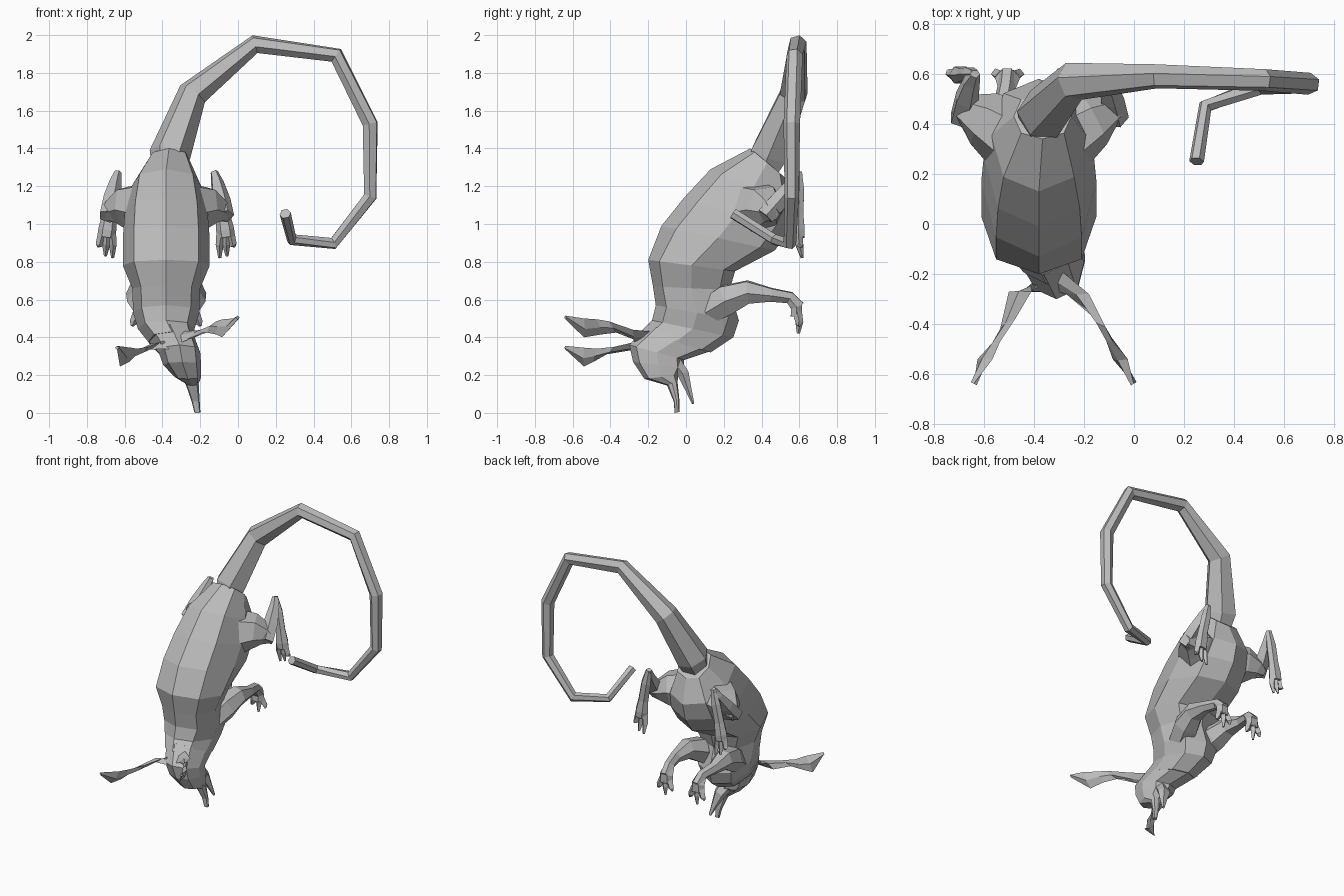
import bpy, bmesh, math
from mathutils import Vector

CX = -0.38  # mirror plane of the body

fur = bpy.data.materials.new("grey fur")
fur.diffuse_color = (0.5, 0.5, 0.5, 1)


def skin(name, rings):
    """Flat-shaded loft through rings with equal point counts, capped at both ends."""
    bm = bmesh.new()
    vs = [[bm.verts.new(p) for p in r] for r in rings]
    n = len(vs[0])
    for a, b in zip(vs, vs[1:]):
        for i in range(n):
            j = (i + 1) % n
            bm.faces.new((a[i], a[j], b[j], b[i]))
    bm.faces.new(vs[0])
    bm.faces.new(vs[-1][::-1])
    bmesh.ops.recalc_face_normals(bm, faces=bm.faces)
    me = bpy.data.meshes.new(name)
    bm.to_mesh(me)
    bm.free()
    me.materials.append(fur)
    ob = bpy.data.objects.new(name, me)
    bpy.context.collection.objects.link(ob)
    return ob


def tube(name, pts, n=6, flat=1.0, ref=(1, 0, 0)):
    """Tapered tube; pts are (x, y, z, radius). flat squashes across the ref axis."""
    P = [Vector(p[:3]) for p in pts]
    u = Vector(ref)
    rings = []
    for i, p in enumerate(P):
        t = Vector()
        if i:
            t += (p - P[i - 1]).normalized()
        if i < len(P) - 1:
            t += (P[i + 1] - p).normalized()
        t.normalize()
        u = (u - t * u.dot(t)).normalized()
        v = t.cross(u)
        r = pts[i][3]
        rings.append([p + u * r * math.cos(2 * math.pi * k / n)
                      + v * r * flat * math.sin(2 * math.pi * k / n) for k in range(n)])
    return skin(name, rings)


def profile_ring(by, bz, fy, fz, cx, hw):
    """Eight-sided cross-section from a back point to a belly point."""
    back, front = Vector((cx, by, bz)), Vector((cx, fy, fz))
    mid, d = (back + front) / 2, (front - back) / 2
    out = []
    for k in range(8):
        a = k * math.pi / 4
        m = 1.05 if k % 2 else 1.0
        out.append(mid + d * math.cos(a) * m + Vector((hw * math.sin(a) * m, 0, 0)))
    return out


# body: back y, z, belly y, z, centre x, half width
skin("body", [profile_ring(*r) for r in (
    (.34, 1.40, .52, 1.25, -.365, .115),
    (.13, 1.29, .58, 1.09, CX, .19),
    (-.01, 1.14, .55, .97, CX, .22),
    (-.13, .99, .47, .86, CX, .23),
    (-.20, .81, .26, .75, CX, .23),
    (-.175, .67, .23, .65, CX, .18),
    (-.16, .57, .28, .49, CX, .175),
    (-.18, .49, .25, .40, CX, .15),
    (-.24, .43, .13, .32, -.35, .125))])

# head and upper jaw
skin("head", [profile_ring(*r) for r in (
    (-.20, .47, .14, .33, -.36, .13),
    (-.30, .36, -.01, .28, -.31, .11),
    (-.28, .27, -.01, .235, -.295, .10),
    (-.22, .18, -.04, .20, -.265, .07),
    (-.10, .145, -.045, .165, -.243, .035),
    (-.065, .06, -.035, .07, -.225, .022),
    (-.06, 0, -.035, .005, -.215, .016))])

# lower jaw
tube("lower_jaw", [(-.285, -.06, .26, .06), (-.26, -.01, .20, .045),
                   (-.235, .015, .12, .025), (-.215, .038, .05, .01)], 5, .7)

# ears: thin twisted leaves; centre x, y, z and half-width direction x, y, z
ears = {
    "left_ear": [(-.33, -.22, .37, .0, .05, .03), (-.455, -.27, .355, .045, .0, .02),
                 (-.505, -.40, .33, .03, .02, .02), (-.555, -.48, .305, .02, .01, .035),
                 (-.595, -.54, .295, .03, .0, .05), (-.64, -.638, .345, 0, 0, .01)],
    "right_ear": [(-.31, -.22, .40, .0, .05, .03), (-.225, -.28, .415, .045, .0, .025),
                  (-.14, -.39, .455, .025, -.02, .03), (-.10, -.46, .455, .015, -.01, .04),
                  (-.055, -.54, .45, .03, .0, .05), (-.001, -.638, .505, 0, 0, .01)]}
for name, pts in ears.items():
    P = [Vector(p[:3]) for p in pts]
    axis = (P[-1] - P[1]).normalized()
    rings = []
    for p, q in zip(P, pts):
        w = Vector(q[3:])
        t = axis.cross(w).normalized() * .013
        rings.append([p + w, p + t, p - w, p - t])
    skin(name, rings)

# long curling tail
tube("tail", [(-.37, .40, 1.27, .085), (-.36, .44, 1.37, .11), (-.24, .57, 1.69, .08),
              (.09, .59, 1.952, .05), (.52, .575, 1.893, .044), (.70, .56, 1.53, .044),
              (.70, .56, 1.145, .038), (.505, .55, .897, .034), (.285, .47, .917, .03),
              (.25, .25, 1.055, .03)], 6)

# legs, mirrored across the body plane
for s, side in ((-1, "left"), (1, "right")):
    def limb(name, pts, n=6, flat=1.0):
        tube(side + "_" + name, [(CX + s * x, y, z, r) for x, y, z, r in pts], n, flat)

    # front leg, hand and fingers
    limb("front_leg", [(.09, .12, .54, .08), (.12, .22, .60, .09), (.145, .33, .64, .068),
                       (.15, .45, .625, .04), (.13, .55, .61, .035), (.125, .60, .56, .035)])
    limb("hand", [(.128, .54, .615, .035), (.125, .585, .56, .05), (.125, .585, .51, .05)], 6, .7)
    for dx in (-.04, 0, .04):
        limb("finger", [(.125 + dx * .7, .59, .53, .024), (.125 + dx * 1.2, .60, .48, .021),
                        (.125 + dx * 1.4, .595, .42 + abs(dx), .008)], 4)

    # hind thigh, shank, foot and toes
    limb("thigh", [(.12, .36, 1.08, .15), (.22, .42, 1.09, .115), (.285, .45, 1.07, .07),
                   (.33, .46, 1.05, .035)])
    limb("shank", [(.31, .42, 1.04, .05), (.29, .50, 1.13, .05), (.27, .57, 1.22, .035),
                   (.255, .60, 1.275, .02)], 5)
    limb("foot", [(.255, .60, 1.275, .02), (.275, .60, 1.18, .036), (.30, .595, 1.05, .038),
                  (.312, .595, .97, .048), (.318, .595, .93, .045)], 6, .8)
    for dx, z in ((-.035, .82), (0, .83), (.035, .88)):
        limb("toe", [(.314 + dx * .7, .595, .95, .024), (.318 + dx, .60, .89, .021),
                     (.322 + dx * 1.1, .615, z, .008)], 4)
